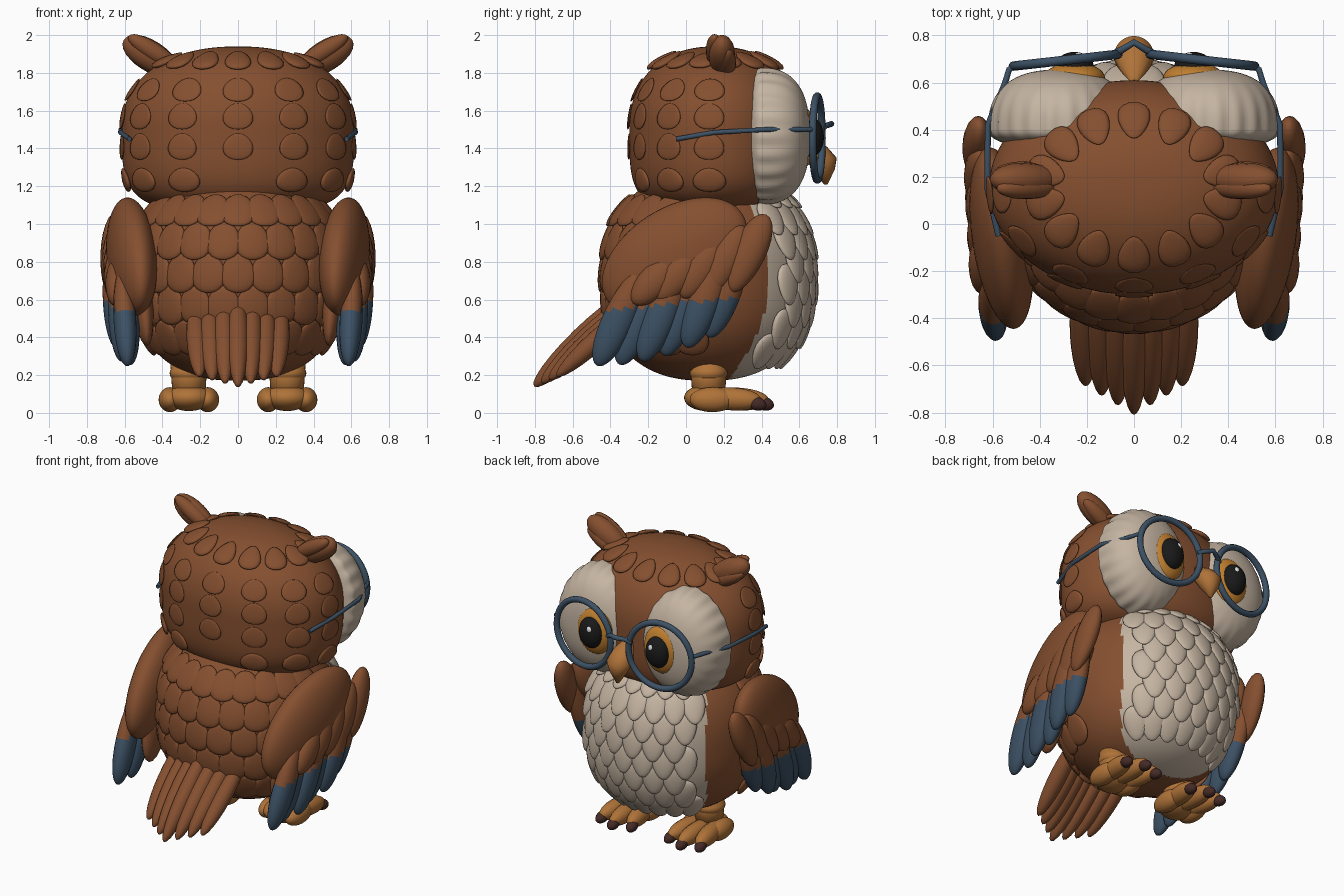
import bpy, bmesh, math
from mathutils import Vector as V, Matrix

cube = bpy.data.objects.get("Cube")
if cube:
    bpy.data.objects.remove(cube, do_unlink=True)


def material(name, rgb):
    m = bpy.data.materials.new(name)
    m.use_nodes = True
    m.diffuse_color = (*rgb, 1)
    m.node_tree.nodes["Principled BSDF"].inputs["Base Color"].default_value = (*rgb, 1)
    return m


BROWN = material("feather brown", (0.235, 0.079, 0.029))
CREAM = material("cream", (0.56, 0.46, 0.36))
BLUE = material("slate blue", (0.046, 0.083, 0.13))
ORANGE = material("leg orange", (0.43, 0.17, 0.04))
AMBER = material("iris amber", (0.55, 0.22, 0.03))
BLACK = material("pupil black", (0.01, 0.01, 0.01))
CLAW = material("claw brown", (0.06, 0.024, 0.02))
WHITE = material("highlight white", (0.85, 0.85, 0.85))


def finish(name, bm, *mats):
    bmesh.ops.recalc_face_normals(bm, faces=bm.faces)
    me = bpy.data.meshes.new(name)
    bm.to_mesh(me)
    bm.free()
    for m in mats:
        me.materials.append(m)
    me.shade_smooth()
    ob = bpy.data.objects.new(name, me)
    bpy.context.collection.objects.link(ob)


def feather(bm, a, b, w, t, n, taper=0.0, rule=None, seg=16, rings=12):
    """Flattened ellipsoid from a to b; n is the thin direction."""
    a, b, n = V(a), V(b), V(n)
    axis = (b - a).normalized()
    side = n.cross(axis).normalized()
    n = axis.cross(side)
    frame = Matrix((side, n, axis)).transposed()
    half, mid = (b - a).length / 2, (a + b) / 2
    verts = bmesh.ops.create_uvsphere(bm, u_segments=seg, v_segments=rings, radius=1)["verts"]
    for v in verts:
        k = 1 + taper * v.co.z
        v.co = mid + frame @ V((v.co.x * w * k, v.co.y * t * k, v.co.z * half))
    if rule:
        for f in {f for v in verts for f in v.link_faces}:
            f.material_index = rule(f.calc_center_median())


def ball(bm, c, r):
    c = V(c)
    feather(bm, c - V((0, 0, r[2])), c + V((0, 0, r[2])), r[0], r[1], (0, 1, 0), seg=32, rings=20)


class Shell:
    """Squarish ellipsoid, with its own exponent above and below, to lay feathers on."""
    def __init__(self, c, r, e_top, e_low):
        self.c, self.r, self.e = V(c), V(r), (e_low, e_top)

    def mesh(self, bm):
        for v in bmesh.ops.create_uvsphere(bm, u_segments=160, v_segments=90, radius=1)["verts"]:
            d = v.co.copy()
            e = self.e[d.z > 0]
            k = (math.hypot(d.x, d.y) ** e + abs(d.z) ** e) ** (-1 / e)
            v.co = self.c + d * k * self.r

    def at(self, az, z):
        r = self.r
        u = (z - self.c.z) / r.z
        e = self.e[u > 0]
        q = max(0.001, 1 - abs(u) ** e) ** (1 / e)
        sx, cy = math.sin(az), math.cos(az)
        p = V((r.x * q * sx, self.c.y + r.y * q * cy, z))
        n = V((q ** (e - 1) * sx / r.x, q ** (e - 1) * cy / r.y,
               math.copysign(abs(u) ** (e - 1), u) / r.z))
        return p, n.normalized()

    def scale(self, bm, az, z, length, w, t, lift=0.015, taper=0.15):
        p, n = self.at(az, z)
        down = V((0, 0, -1))
        down = (down - n * down.dot(n)).normalized() * length / 2
        feather(bm, p - down, p + down + n * lift, w, t, n, taper, seg=14, rings=10)


def chest_edge(z):
    return 0.44 - 0.72 * (z - 0.72) ** 2


# Body with a cream chest
body = Shell((0, 0.11, 0.72), (0.56, 0.55, 0.55), 2.4, 2.4)
bm = bmesh.new()
body.mesh(bm)
for f in bm.faces:
    c = f.calc_center_median()
    f.material_index = int(c.y > chest_edge(c.z))
finish("body", bm, BROWN, CREAM)

# Chest feathers
bm = bmesh.new()
for row in range(8):
    z = 1.14 - row * 0.115
    for col in range(-4, 5):
        az = (col + 0.5 * (row % 2)) * 0.235
        p, n = body.at(az, z)
        if p.y > chest_edge(z) + 0.07:
            body.scale(bm, az, z, 0.22, 0.076, 0.026, 0.03, -0.22)
finish("chest_feathers", bm, CREAM)

# Back feathers
bm = bmesh.new()
for row, z in enumerate((1.07, 0.91, 0.74, 0.57, 0.4)):
    for col in range(-5, 6):
        body.scale(bm, math.pi + (col + 0.5 * (row % 2)) * 0.28, z, 0.21, 0.095, 0.021, 0.01)
finish("back_feathers", bm, BROWN)

# Head, fuller below than above
head = Shell((0, 0.155, 1.5), (0.615, 0.455, 0.44), 2.25, 3.8)
bm = bmesh.new()
head.mesh(bm)
finish("head", bm, BROWN)

# Head feathers, in a crown ring and flat rows round the back
bm = bmesh.new()
for i in range(14):
    head.scale(bm, i * math.tau / 14, 1.865, 0.18, 0.068, 0.02, 0.008, 0.3)
for z in (1.71, 1.57, 1.41):
    for col in range(-3, 4):
        head.scale(bm, math.pi + col * 0.5, z, 0.14, 0.082, 0.009, 0.004)
for col in (-3, -2, -1, 1, 2, 3):
    head.scale(bm, math.pi + col * 0.5, 1.235, 0.13, 0.09, 0.018, 0.012)
finish("head_feathers", bm, BROWN)

# Ear tufts
bm = bmesh.new()
for s in (-1, 1):
    feather(bm, (s * 0.31, 0.19, 1.8), (s * 0.605, 0.19, 1.975), 0.08, 0.07, (0, 1, 0), 0.1)
    feather(bm, (s * 0.32, 0.16, 1.83), (s * 0.58, 0.15, 1.995), 0.05, 0.05, (0, 1, 0))
    feather(bm, (s * 0.33, 0.21, 1.78), (s * 0.59, 0.22, 1.92), 0.05, 0.05, (0, 1, 0))
finish("ear_tufts", bm, BROWN)

# Face discs with scalloped edges, domed in front and shallow behind
bm = bmesh.new()
for s in (-1, 1):
    for v in bmesh.ops.create_uvsphere(bm, u_segments=120, v_segments=40, radius=1)["verts"]:
        d = v.co.copy()
        q = math.hypot(d.x, d.y)
        k = (q ** 2.5 + abs(d.z) ** 2.5) ** -0.4
        rib = k * (1 + 0.016 * q ** 6 * math.cos(22 * math.atan2(d.y, d.x)))
        depth = 0.25 if d.z > 0 else 0.085
        v.co = V((s * 0.315 + d.x * rib * 0.3, 0.405 + d.z * k * depth, 1.465 + d.y * rib * 0.36))
finish("face_discs", bm, CREAM)

# Eyes
for name, mat, c, r in (
        ("irises", AMBER, (0.253, 0.62, 1.46), (0.13, 0.065, 0.162)),
        ("pupils", BLACK, (0.253, 0.665, 1.46), (0.083, 0.065, 0.105)),
        ("eye_highlights", WHITE, (0.235, 0.715, 1.5), (0.018, 0.012, 0.022))):
    bm = bmesh.new()
    for s in (-1, 1):
        ball(bm, (s * c[0], c[1], c[2]), r)
    finish(name, bm, mat)

# Beak, pointed at both ends
bm = bmesh.new()
for y, z, r in ((0.61, 1.48, 0.015), (0.68, 1.41, 0.065), (0.713, 1.35, 0.085),
                (0.728, 1.29, 0.06), (0.74, 1.21, 0.01)):
    for i in range(24):
        a = i * math.tau / 24
        bm.verts.new((r * math.cos(a), y + r * math.sin(a), z))
bmesh.ops.convex_hull(bm, input=bm.verts)
bmesh.ops.delete(bm, geom=[v for v in bm.verts if not v.link_faces], context="VERTS")
finish("beak", bm, ORANGE)


# Glasses
def tube(name, pts, r, cyclic=False):
    cu = bpy.data.curves.new(name, "CURVE")
    cu.dimensions = "3D"
    cu.bevel_depth, cu.bevel_resolution, cu.use_fill_caps = r, 3, True
    sp = cu.splines.new("POLY")
    sp.points.add(len(pts) - 1)
    for p, co in zip(sp.points, pts):
        p.co = (*co, 1)
    sp.use_cyclic_u = cyclic
    tmp = bpy.data.objects.new(name, cu)
    bpy.context.collection.objects.link(tmp)
    bpy.context.view_layer.update()
    me = bpy.data.meshes.new_from_object(tmp.evaluated_get(bpy.context.evaluated_depsgraph_get()))
    bpy.data.objects.remove(tmp, do_unlink=True)
    me.materials.clear()
    me.materials.append(BLUE)
    me.shade_smooth()
    bpy.context.collection.objects.link(bpy.data.objects.new(name, me))


for s, label in ((1, "left"), (-1, "right")):
    ring = []
    for i in range(56):
        a = i * math.tau / 56
        ring.append((s * (0.29 + 0.222 * math.cos(a)), 0.695 - 0.025 * math.cos(a),
                     1.455 + 0.222 * math.sin(a)))
    tube(label + "_rim", ring, 0.02, True)
    tube(label + "_temple", [(s * x, y, z) for x, y, z in (
        (0.5, 0.675, 1.5), (0.53, 0.655, 1.5), (0.55, 0.59, 1.5), (0.595, 0.48, 1.5),
        (0.62, 0.42, 1.5), (0.622, 0.15, 1.485), (0.575, -0.05, 1.45))], 0.013)
tube("bridge", [(-0.09, 0.72, 1.5), (-0.05, 0.74, 1.52), (0, 0.77, 1.53),
                (0.05, 0.74, 1.52), (0.09, 0.72, 1.5)], 0.015)

# Wings: smooth core with inner lining, blue-tipped flight feathers and overlapping coverts
bm = bmesh.new()
for s in (-1, 1):
    out = (s, 0, 0.1)
    feather(bm, (s * 0.615, 0.3, 1.05), (s * 0.51, -0.42, 0.6), 0.26, 0.125, out,
            seg=40, rings=28)
    feather(bm, (s * 0.55, 0.0, 0.95), (s * 0.48, -0.28, 0.36), 0.14, 0.06, out)
    for i in range(6):
        y, z = -0.47 + 0.118 * i, 0.25 + 0.006 * i * i
        x = 0.57 + 0.014 * i + 0.015 * (-1) ** i
        feather(bm, (s * (x + 0.03), y + 0.24 - 0.01 * i, z + 0.52), (s * x, y, z), 0.085, 0.06,
                out, 0.1, lambda c: int(c.z < 0.595 + 0.1 * (c.y - 0.1)), 18, 28)
    for i in range(5):
        feather(bm, (s * (0.655 - 0.005 * i), 0.425 - 0.12 * i, 1.05 - 0.06 * i),
                (s * (0.685 - 0.008 * i), 0.24 - 0.13 * i, 0.64 - 0.015 * i),
                0.088, 0.058, out, -0.1)
finish("wings", bm, BROWN, BLUE)

# Tail, arched across its width
bm = bmesh.new()
for i in range(-3, 4):
    k = abs(i)
    feather(bm, (i * 0.076, -0.29 + 0.012 * k, 0.64 - 0.02 * k),
            (i * 0.068, -0.805 + 0.04 * k, 0.14 + 0.018 * k),
            0.056, 0.065 - 0.004 * k, (0, -0.65, 0.75))
finish("tail", bm, BROWN)

# Legs, feet and claws
bm, claws = bmesh.new(), bmesh.new()
for s in (-1, 1):
    x = s * 0.26
    bmesh.ops.create_cone(bm, cap_ends=True, segments=32, radius1=0.085, radius2=0.1, depth=0.22,
                          matrix=Matrix.Translation((x, 0.12, 0.18)))
    ball(bm, (x, 0.12, 0.21), (0.102, 0.1, 0.06))
    ball(bm, (x, 0.11, 0.08), (0.12, 0.12, 0.07))
    for k in (-1, 0, 1):
        tip = V((x + k * 0.11, 0.44 - 0.04 * abs(k), 0.065))
        feather(bm, (x + k * 0.06, 0.04, 0.085), tip, 0.057, 0.06, (0, 0, 1), 0.15)
        feather(claws, tip - V((0, 0.065, 0.005)), tip + V((k * 0.01, 0.025, -0.03)),
                0.036, 0.036, (0, 0, 1), -0.1)
    for k in (-1, 1):
        ball(bm, (x + k * 0.1, 0.14, 0.07), (0.06, 0.12, 0.066))
finish("feet", bm, ORANGE)
finish("claws", claws, CLAW)
